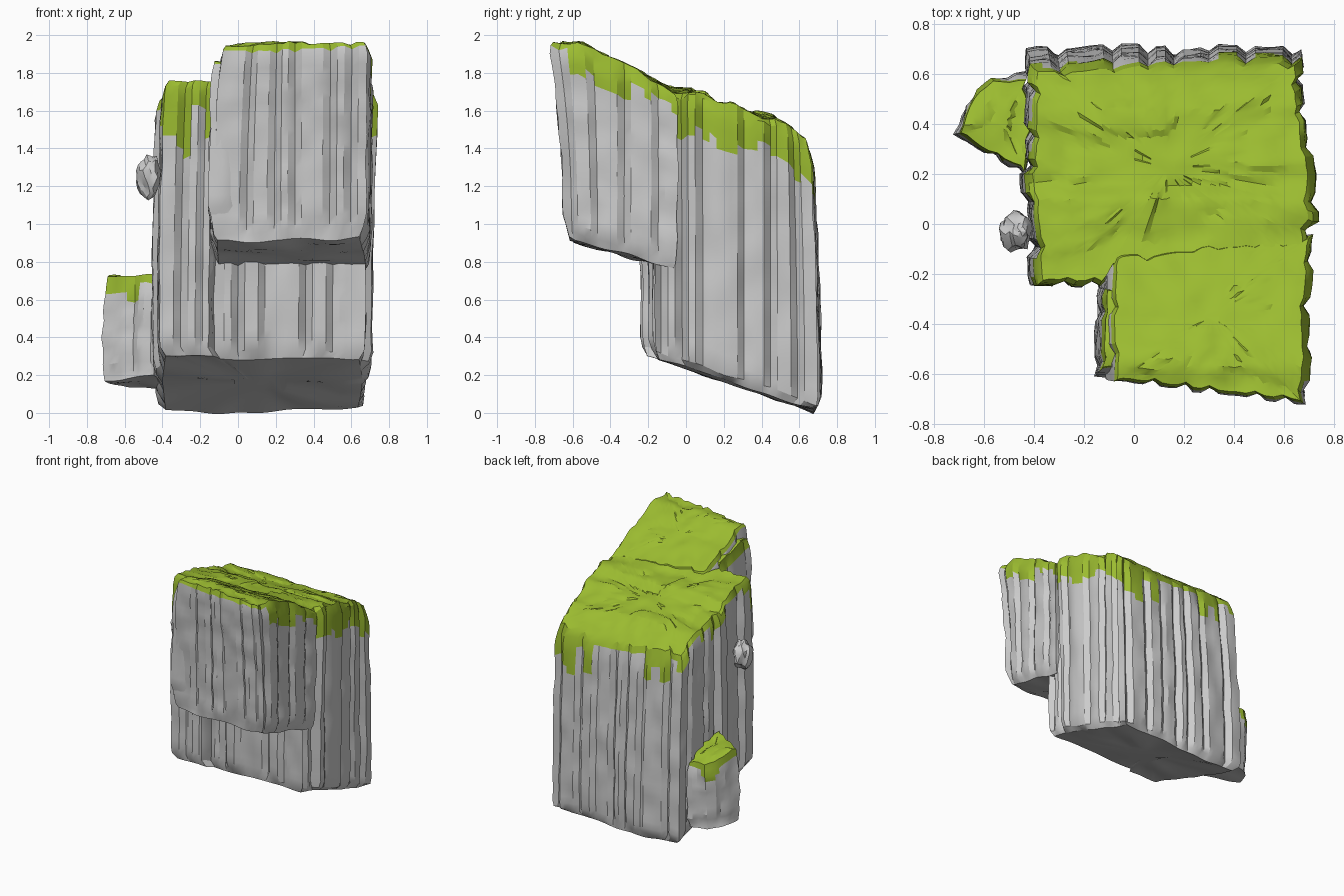
import bpy, bmesh, random
from mathutils import Vector, noise

if "Cube" in bpy.data.objects:
    bpy.data.objects.remove(bpy.data.objects["Cube"])

random.seed(7)
moss = bpy.data.materials.new("moss")
moss.diffuse_color = (0.33, 0.5, 0.03, 1)
moss.use_nodes = True
moss.node_tree.nodes["Principled BSDF"].inputs["Base Color"].default_value = moss.diffuse_color


def lerp(a, b, t):
    return a + (b - a) * t


def profile(pts):
    """Height along y, interpolated between (y, z) points."""
    def f(y):
        if y <= pts[0][0]:
            return pts[0][1]
        for (y0, z0), (y1, z1) in zip(pts, pts[1:]):
            if y <= y1:
                return lerp(z0, z1, (y - y0) / (y1 - y0))
        return pts[-1][1]
    return f


def resample(poly, counts):
    out = []
    for i, n in enumerate(counts):
        a, b = Vector(poly[i]), Vector(poly[(i + 1) % len(poly)])
        out += [a.lerp(b, k / n) for k in range(n)]
    return out


def plates(n, amp):
    """Offsets around the wall: flat plates parted by narrow grooves."""
    out = []
    while len(out) < n:
        level = random.uniform(-amp * .5, amp * .8)
        out += [level] * random.randint(2, 5) + [level - amp * 1.1]
    return out[:n]


def make_object(name, verts, faces, material=None):
    mesh = bpy.data.meshes.new(name)
    mesh.from_pydata(verts, [], faces)
    bm = bmesh.new()
    bm.from_mesh(mesh)
    bmesh.ops.delete(bm, geom=[v for v in bm.verts if not v.link_faces], context='VERTS')
    bm.to_mesh(mesh)
    bm.free()
    ob = bpy.data.objects.new(name, mesh)
    bpy.context.collection.objects.link(ob)
    if material:
        mesh.materials.append(material)
    bpy.context.view_layer.objects.active = ob
    bpy.ops.object.select_all(action='DESELECT')
    ob.select_set(True)
    bpy.ops.object.shade_smooth_by_angle(angle=0.45)
    return ob


def cliff(name, top_poly, low_poly, top, low, drip, amp=.018, rows=18, rings=12, step=.036):
    """Columnar rock between two outlines, with a mossy cap."""
    counts = [max(1, round((Vector(low_poly[i]) - Vector(low_poly[i - len(low_poly) + 1])).length / step))
              for i in range(len(low_poly))]
    up, lo = resample(top_poly, counts), resample(low_poly, counts)
    n = len(up)
    groove = plates(n, amp)
    verts, loops, cut = [], [], []

    def centre(pts):
        return sum(pts, Vector((0, 0))) / len(pts)

    # underside rings, from the middle outwards
    c = centre(lo)
    for s in (.25, .5, .75, .93):
        for k in range(n):
            p = c.lerp(lo[k], s)
            b = noise.noise(Vector((p.x, p.y, 3)) * 5) * .025
            verts.append((p.x, p.y, low(p.y) + b))
    # wall rows
    for r in range(rows + 1):
        t = r / rows
        for k in range(n):
            p = lo[k].lerp(up[k], t ** 2)
            d = lo[(k + 1) % n] - lo[k - 1]
            out = Vector((d.y, -d.x)).normalized()
            ripple = noise.noise(Vector((p.x * 9, p.y * 9, t * 7))) * .014
            fade = .5 if r in (0, rows) else 1
            p = p + out * (groove[k] * fade + ripple - (.012 if r in (0, rows) else 0))
            z0 = low(p.y) + .04 + noise.noise(Vector((p.x, p.y, 8)) * 7) * .02
            z1 = top(p.y) - .03 + groove[k] * .6
            verts.append((p.x, p.y, lerp(z0, z1, t)))
    # cap rings, from the rim to the middle, with small ledges
    edge = [Vector(v[:2]) for v in verts[-n:]]
    c = centre(edge)
    for r in range(rings):
        s = .965 * (1 - r / rings)
        for k in range(n):
            p = c.lerp(edge[k], s)
            q = noise.noise(Vector((p.x * 2.2, p.y * 6, 1)))
            b = round(q * 3) / 3 * .035 + noise.noise(Vector((p.x, p.y, 0)) * 9) * .014
            verts.append((p.x, p.y, top(p.y) + b))
    total = len(verts) // n
    rock, green = [], []
    hang = [drip(*up[k]) * random.choice((.5, .8, 1, 1, 1.4)) for k in range(n)]
    hang = [hang[k - k % 2] for k in range(n)]
    for r in range(total - 1):
        for k in range(n):
            j = (k + 1) % n
            f = (r * n + k, r * n + j, (r + 1) * n + j, (r + 1) * n + k)
            zmid = (verts[f[0]][2] + verts[f[2]][2]) / 2
            is_green = r >= 4 + rows or (r >= 4 and zmid > verts[(4 + rows) * n + k][2] - hang[k])
            (green if is_green else rock).append(f)
    rock.append(tuple(reversed(range(n))))
    green.append(tuple(range((total - 1) * n, total * n)))
    make_object(name, verts, rock)
    make_object(name + "_moss", verts, green, moss)


# Tall rear mass
def main_drip(x, y):
    if x > .6 and y > -.15:
        return .2
    if x < -.12 and y < -.2:
        return .24
    if y > .6:
        return random.choice((0, 0, .05, .2))
    return random.choice((0, 0, .06))


cliff("rear_cliff",
      [(-.39, -.25), (-.13, -.26), (-.08, -.2), (.7, -.18), (.73, .2), (.69, .45), (.67, .66),
       (.3, .67), (-.05, .65), (-.4, .62), (-.43, .2)],
      [(-.42, -.24), (-.15, -.24), (-.11, -.18), (.68, -.17), (.7, .2), (.69, .45), (.67, .7),
       (.3, .71), (-.05, .71), (-.42, .69), (-.44, .2)],
      profile([(-.26, 1.77), (-.05, 1.71), (.1, 1.7), (.16, 1.64), (.3, 1.6), (.46, 1.57), (.56, 1.51), (.68, 1.38)]),
      profile([(-.2, .305), (.71, .0)]), main_drip, amp=.026, rows=26, rings=16)

# Overhanging front mass
cliff("front_overhang",
      [(-.09, -.64), (.3, -.68), (.68, -.72), (.7, -.4), (.72, -.04), (.3, -.08), (-.09, -.12), (-.1, -.4)],
      [(-.14, -.6), (.3, -.63), (.67, -.64), (.69, -.4), (.71, -.04), (.3, -.04), (-.13, -.1), (-.14, -.4)],
      profile([(-.72, 1.97), (-.65, 1.95), (-.57, 1.965), (-.45, 1.89), (-.3, 1.83), (-.1, 1.73), (-.03, 1.69)]),
      profile([(-.66, .97), (-.6, .91), (-.2, .8), (-.04, .75)]),
      lambda x, y: .1 if x > .6 and y > -.65 else 0, amp=.022, rows=20)

# Narrow shelf on the left flank of the overhang
cliff("flank_shelf",
      [(-.13, -.58), (-.02, -.58), (-.02, -.25), (-.12, -.25)],
      [(-.15, -.6), (-.02, -.6), (-.02, -.25), (-.15, -.25)],
      profile([(-.6, 1.88), (-.25, 1.78)]), profile([(-.6, 1.0), (-.2, .9)]),
      lambda x, y: .03, amp=.012, rows=14, rings=4)

# Low side block on the left
cliff("side_block",
      [(-.71, .36), (-.43, .19), (-.4, .4), (-.43, .58), (-.57, .59), (-.66, .52)],
      [(-.72, .36), (-.44, .2), (-.38, .4), (-.44, .6), (-.58, .57), (-.66, .5)],
      profile([(.18, .73), (.4, .7), (.6, .62)]), profile([(.2, .2), (.6, .12)]),
      lambda x, y: random.choice((0, .03, .08)), amp=.016, rows=10, rings=6)

# Rounded lump stuck to the left wall
bpy.ops.mesh.primitive_ico_sphere_add(subdivisions=3, radius=1, location=(-.47, -.03, 1.25))
lump = bpy.context.object
lump.name = "wall_lump"
for v in lump.data.vertices:
    s = 1 + noise.noise(v.co * 1.8) * .3
    v.co = Vector((v.co.x * .065, v.co.y * .075, v.co.z * .11)) * s
bpy.ops.object.shade_smooth_by_angle(angle=0.45)
